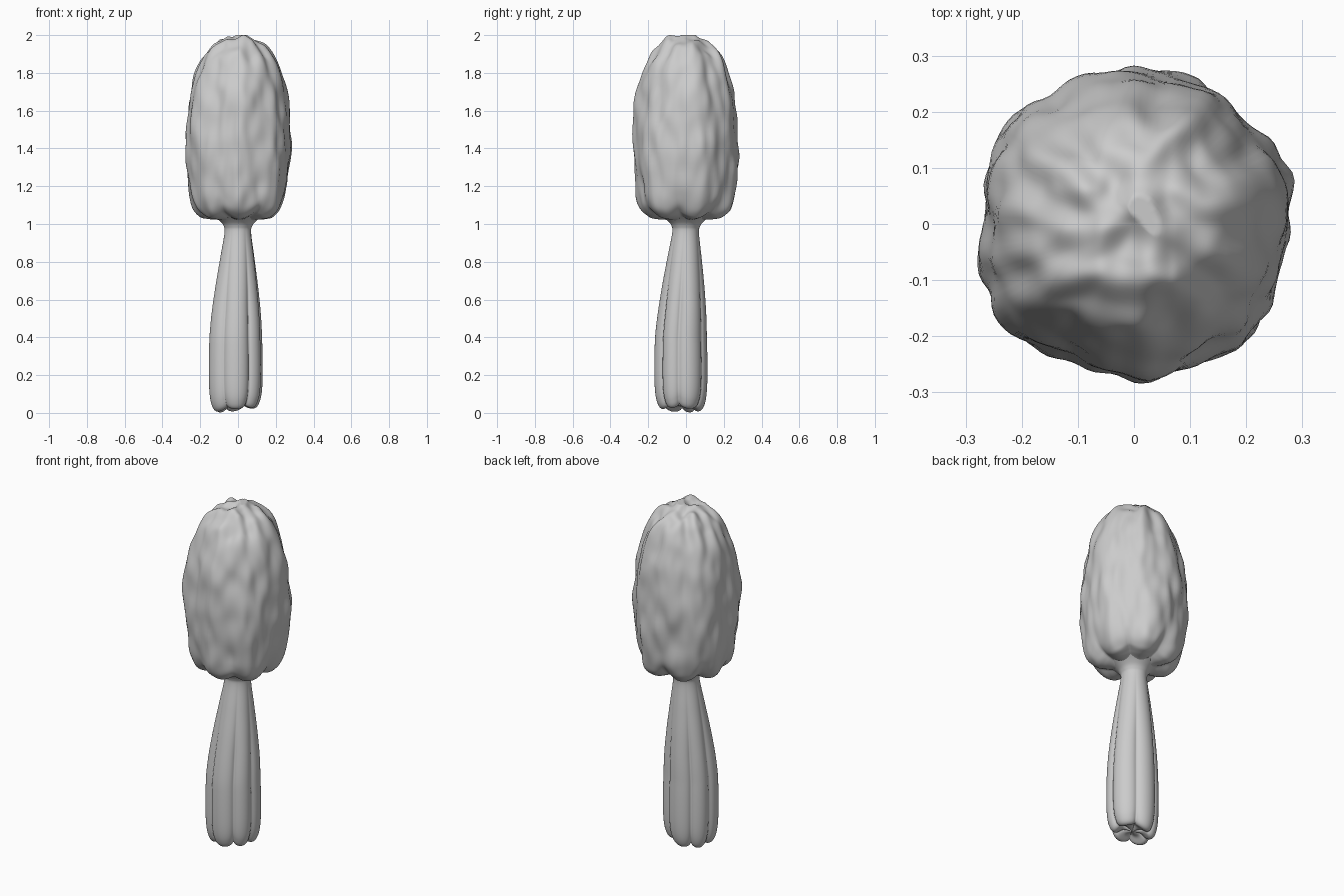
import bpy, bmesh, math
from mathutils import Vector, noise

cube = bpy.data.objects.get("Cube")
if cube:
    bpy.data.objects.remove(cube)

grey = bpy.data.materials.new("plain grey")
grey.use_nodes = True
COLOUR = (0.6, 0.6, 0.6, 1)
grey.diffuse_color = COLOUR
grey.node_tree.nodes["Principled BSDF"].inputs["Base Color"].default_value = COLOUR


def smooth_profile(points, steps):
    """Round off a profile of (radius, height) points."""
    p = [Vector(q) for q in points]
    p = [p[0]] + p + [p[-1]]
    out = []
    for i in range(1, len(p) - 2):
        a, b, c, d = p[i - 1:i + 3]
        for s in range(steps):
            t = s / steps
            out.append(b + (c - a) * t / 2 + (2 * a - 5 * b + 4 * c - d) * t * t / 2
                       + (3 * b - a - 3 * c + d) * t ** 3 / 2)
    return out + [p[-1]]


def lathe(name, points, sides, steps, shape):
    """Revolve a profile, letting shape(radius, height, angle) place each vertex."""
    bm = bmesh.new()
    rings = []
    for r, z in smooth_profile(points, steps):
        rings.append([bm.verts.new(shape(max(r, 0.002), z, math.tau * k / sides))
                      for k in range(sides)])
    for low, high in zip(rings, rings[1:]):
        for k in range(sides):
            n = (k + 1) % sides
            bm.faces.new((low[k], low[n], high[n], high[k]))
    bm.faces.new(rings[0][::-1])
    bm.faces.new(rings[-1])
    bmesh.ops.recalc_face_normals(bm, faces=bm.faces[:])
    mesh = bpy.data.meshes.new(name)
    bm.to_mesh(mesh)
    bm.free()
    mesh.materials.append(grey)
    mesh.shade_smooth()
    obj = bpy.data.objects.new(name, mesh)
    bpy.context.collection.objects.link(obj)
    return obj


def clamp(v):
    return max(0.0, min(1.0, v))


def head_shape(r, z, a):
    # Long upright ripples, knobs at the crown, gently scalloped lower rim
    c, s = math.cos(a), math.sin(a)
    ripple = noise.noise(Vector((c * 2.6, s * 2.6, z * 2.2 + 7)))
    fine = noise.noise(Vector((c * r * 18, s * r * 18, z * 7)))
    edge = clamp(r / 0.15)
    grow = 1 + edge * (0.09 * ripple + 0.05 * fine)
    crown = clamp((z - 1.7) / 0.2)
    rim = clamp((1.25 - z) / 0.2) * clamp((r - 0.06) / 0.12)
    scallop = abs(math.sin(3.5 * a + 0.6)) - 0.6
    z += 0.035 * crown * noise.noise(Vector((c * r * 15, s * r * 15, 3)))
    z -= 0.03 * rim * scallop
    grow += 0.06 * rim * scallop
    return Vector((c * r * grow, s * r * grow, min(z, 2.0)))


def stem_shape(r, z, a):
    # Bundled stalks: broad rounded lobes with shallow creases, uneven lower ends
    c, s = math.cos(a), math.sin(a)
    low = clamp((1.0 - z) / 0.45)
    turn = a + 0.12 * math.sin(2 * a + 1)
    lobe = math.sqrt(abs(math.sin(3 * turn)) + 0.02)
    grow = 1 + low * (0.2 * lobe - 0.16) + 0.04 * low * math.sin(2 * a + 0.5)
    foot = clamp((0.2 - z) / 0.16) * clamp(r / 0.08)
    z += foot * (0.03 * (1 - lobe) + 0.012 * (1 + math.sin(a + 2)))
    lean = clamp((1 - z) / 0.6)
    return Vector((c * r * grow - 0.012 * lean, s * r * grow - 0.027 * lean, max(z, 0)))


head_profile = [(0.06, 1.0), (0.1, 1.025), (0.15, 1.035), (0.198, 1.052), (0.238, 1.1),
                (0.262, 1.2), (0.279, 1.4), (0.266, 1.6), (0.237, 1.75), (0.198, 1.86),
                (0.155, 1.925), (0.1, 1.97), (0.045, 1.99), (0.002, 1.99)]
stem_profile = [(0.002, 0.035), (0.05, 0.03), (0.09, 0.003), (0.118, 0.025), (0.134, 0.1),
                (0.138, 0.25), (0.132, 0.45), (0.113, 0.65), (0.09, 0.82),
                (0.071, 0.95), (0.076, 0.99), (0.1, 1.02), (0.15, 1.06)]

lathe("head", head_profile, 120, 8, head_shape)
lathe("stem", stem_profile, 120, 7, stem_shape)
